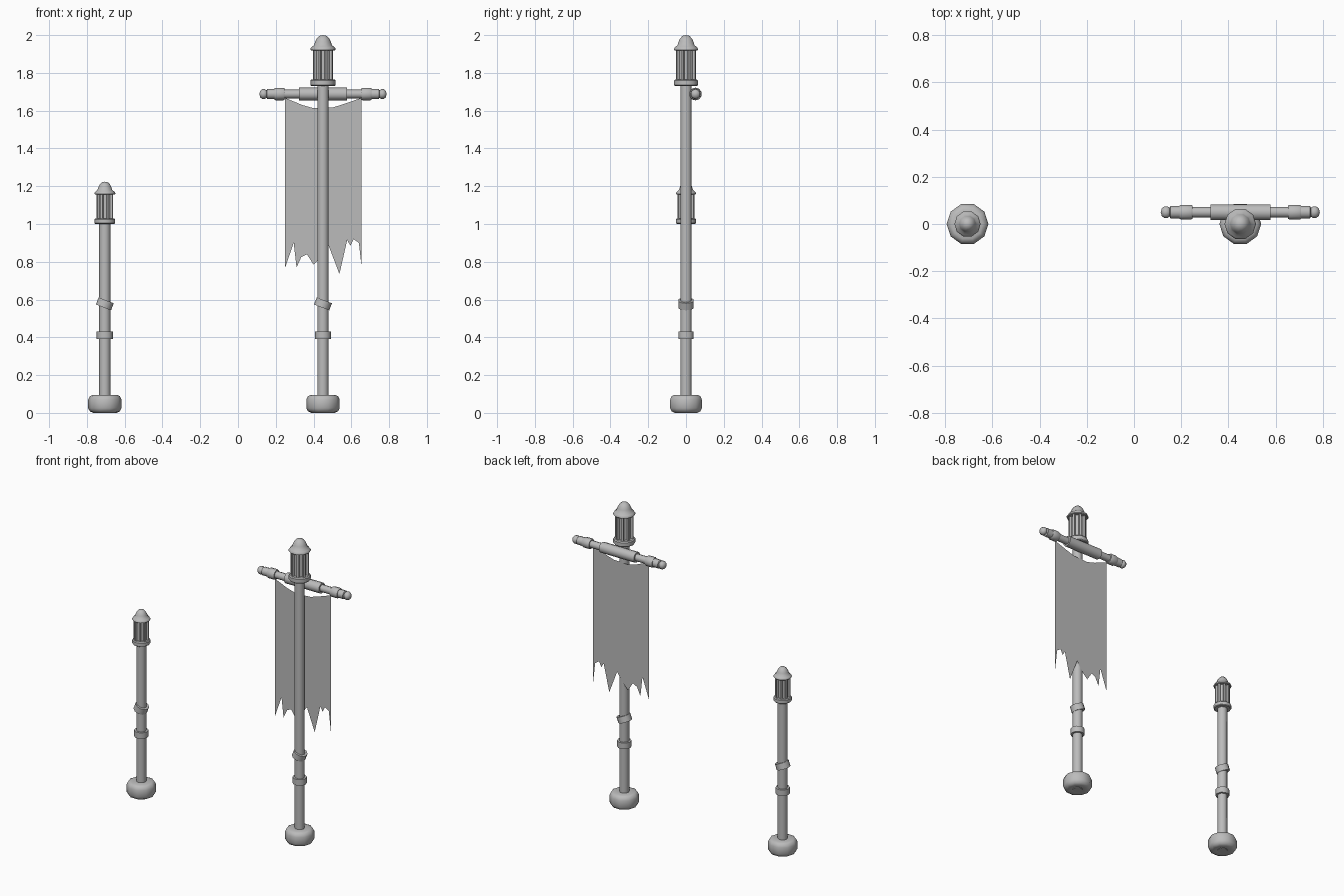
import bpy, bmesh, math
from mathutils import Matrix

cube = bpy.data.objects.get("Cube")
if cube:
    bpy.data.objects.remove(cube)

stone = bpy.data.materials.new("plain_grey")
stone.use_nodes = True
GREY = (0.5, 0.5, 0.5, 1)
stone.diffuse_color = GREY
stone.node_tree.nodes["Principled BSDF"].inputs["Base Color"].default_value = GREY


def finish(name, bm, matrix, smooth=True):
    """Turn a bmesh into a named, coloured object."""
    bmesh.ops.transform(bm, matrix=matrix, verts=bm.verts)
    mesh = bpy.data.meshes.new(name)
    bm.to_mesh(mesh)
    bm.free()
    mesh.materials.append(stone)
    obj = bpy.data.objects.new(name, mesh)
    bpy.context.collection.objects.link(obj)
    if smooth:
        bpy.ops.object.select_all(action='DESELECT')
        obj.select_set(True)
        bpy.context.view_layer.objects.active = obj
        bpy.ops.object.shade_smooth_by_angle(angle=math.radians(40))
    return obj


def lathe(name, profile, matrix, sides=10):
    """Revolve (radius, height) points around z."""
    bm = bmesh.new()
    rings = []
    for r, z in profile:
        rings.append([bm.verts.new((r * math.cos(math.tau * i / sides),
                                    r * math.sin(math.tau * i / sides), z))
                      for i in range(sides)])
    for a, b in zip(rings, rings[1:]):
        for i in range(sides):
            j = (i + 1) % sides
            bm.faces.new((a[i], a[j], b[j], b[i]))
    bmesh.ops.remove_doubles(bm, verts=bm.verts, dist=1e-5)
    bmesh.ops.recalc_face_normals(bm, faces=bm.faces)
    return finish(name, bm, matrix)


def band(r_in, r_out, z0, z1):
    return [(r_in, z0), (r_out, z0), (r_out, z1), (r_in, z1), (r_in, z0)]


def lantern(side, place):
    """Lantern with its origin at the bottom of the collar."""
    lathe(side + "_lantern_collar",
          [(0, 0), (0.06, 0), (0.066, 0.005), (0.066, 0.03), (0.06, 0.036), (0, 0.036)], place)
    lathe(side + "_lantern_core", [(0.042, 0.03), (0.042, 0.2)],
          place @ Matrix.Rotation(math.pi / 8, 4, 'Z'), 8)
    bm = bmesh.new()
    for i in range(8):
        turn = Matrix.Rotation(math.tau * (i + 0.5) / 8, 4, 'Z')
        bmesh.ops.create_cube(bm, size=1, matrix=turn @ Matrix.Translation((0.047, 0, 0.113))
                              @ Matrix.Diagonal((0.016, 0.013, 0.165, 1)))
    finish(side + "_lantern_posts", bm, place, smooth=False)
    lathe(side + "_lantern_roof",
          [(0, 0.188), (0.062, 0.188), (0.067, 0.192), (0.067, 0.198), (0.06, 0.207),
           (0.047, 0.217), (0.042, 0.234), (0.033, 0.252), (0.019, 0.266), (0, 0.27)], place)


def post(side, x, height, lantern_scale):
    """Foot, shaft, two bands and a lantern."""
    place = Matrix.Translation((x, 0, 0))
    lathe(side + "_foot", [(0.03, 0.005), (0.062, 0), (0.079, 0.008), (0.0885, 0.025),
                           (0.0885, 0.07), (0.08, 0.088), (0.065, 0.095), (0.03, 0.095)], place)
    lathe(side + "_shaft", [(0, 0.002), (0.03, 0.002), (0.03, height + 0.01), (0, height + 0.01)], place)
    lathe(side + "_lower_band", band(0.028, 0.043, 0.39, 0.43), place)
    tilt = Matrix.Translation((x, 0, 0.577)) @ Matrix.Rotation(math.radians(21), 4, 'Y')
    lathe(side + "_tilted_band", band(0.028, 0.043, -0.02, 0.02), tilt)
    lantern(side, Matrix.Translation((x, 0, height)) @ Matrix.Scale(lantern_scale, 4))


post("right", -0.705, 1.0, 0.83)
post("left", 0.45, 1.73, 1.0)

# Crossbar: half profile mirrored about the middle
half = [(0.034, 0.127), (0.023, 0.127), (0.023, 0.203), (0.03, 0.203), (0.033, 0.209),
        (0.033, 0.251), (0.03, 0.257), (0.027, 0.257), (0.027, 0.296), (0.019, 0.299),
        (0.026, 0.307), (0.026, 0.321), (0.018, 0.332), (0, 0.337)]
bar = [(r, -z) for r, z in reversed(half)] + half
lathe("crossbar", bar, Matrix.Translation((0.45, 0.05, 1.688)) @ Matrix.Rotation(math.pi / 2, 4, 'Y'))

# Torn banner cloth: sagging top edge and ragged hem
top = [(0.248, 1.668), (0.34, 1.63), (0.4, 1.613), (0.505, 1.618), (0.56, 1.635), (0.655, 1.668)]
hem = [(0.655, 0.765), (0.64, 0.9), (0.612, 0.92), (0.595, 0.885), (0.578, 0.915),
       (0.537, 0.735), (0.48, 0.885), (0.435, 0.82), (0.4, 0.785), (0.365, 0.84),
       (0.335, 0.825), (0.31, 0.77), (0.295, 0.9), (0.248, 0.765)]
bm = bmesh.new()
cloth = bm.faces.new([bm.verts.new((x, 0.032, z)) for x, z in top + hem])
bmesh.ops.triangulate(bm, faces=[cloth])
finish("banner_cloth", bm, Matrix.Identity(4), smooth=False)
